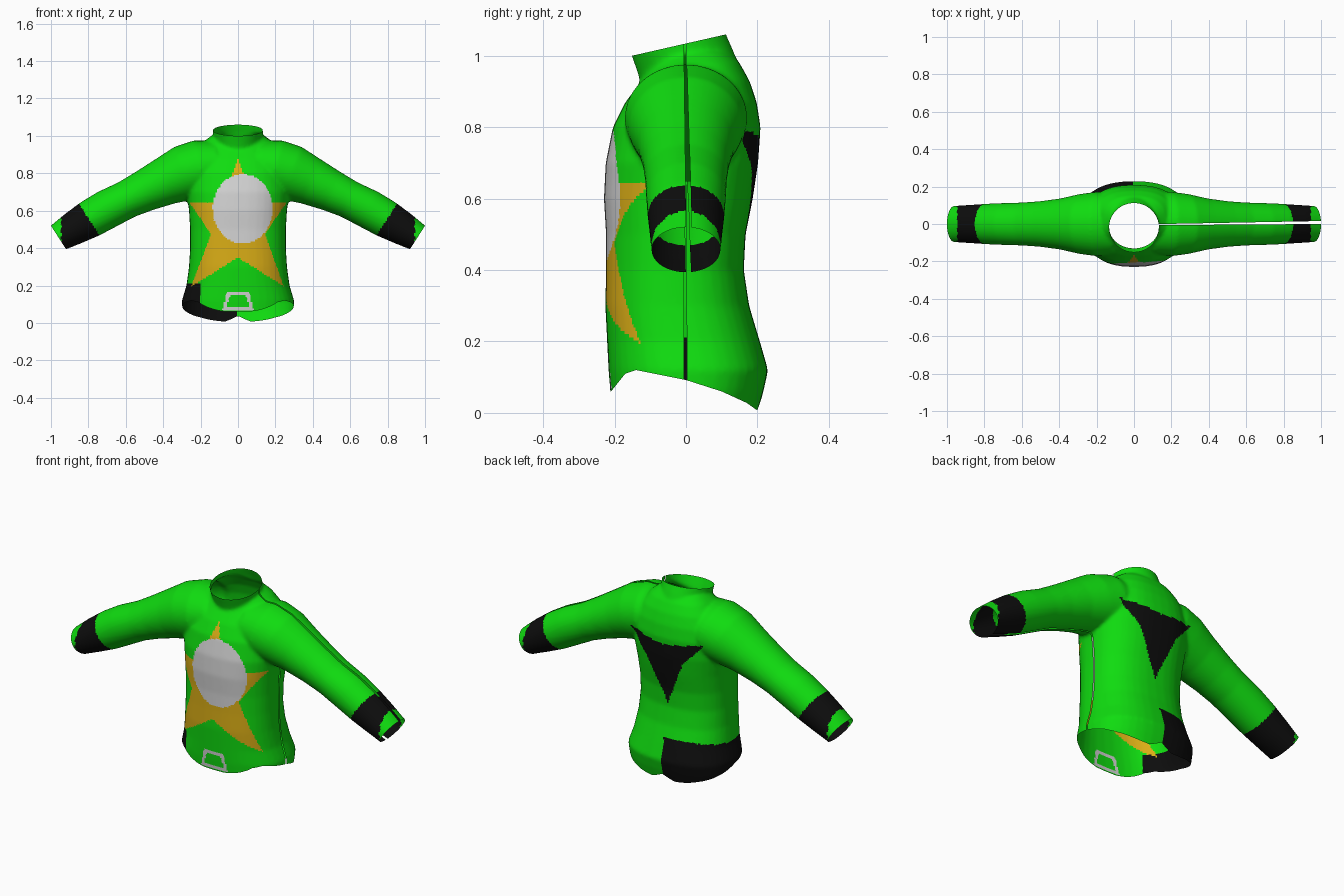
import bpy, bmesh, math
from mathutils import Vector

if "Cube" in bpy.data.objects:
    bpy.data.objects.remove(bpy.data.objects["Cube"])

# ---------- materials ----------
COLOURS = [("green_cloth", (0.005, 0.72, 0.005)), ("black_cloth", (0.004, 0.004, 0.004)),
           ("yellow_star", (0.70, 0.42, 0.008)), ("light_grey", (0.66, 0.66, 0.66))]
GREEN, BLACK, YELLOW, GREY = range(4)
mesh = bpy.data.meshes.new("shirt")
shirt = bpy.data.objects.new("shirt", mesh)
bpy.context.collection.objects.link(shirt)
for name, c in COLOURS:
    m = bpy.data.materials.new(name)
    m.diffuse_color = (*c, 1)
    m.use_nodes = True
    m.node_tree.nodes["Principled BSDF"].inputs["Base Color"].default_value = m.diffuse_color
    mesh.materials.append(m)

bm = bmesh.new()


def loft(rings, n=40):
    """Closed skin through rings of points."""
    loops = [[bm.verts.new(p) for p in r] for r in rings]
    for a, b in zip(loops, loops[1:]):
        for i in range(n):
            j = (i + 1) % n
            bm.faces.new((a[i], a[j], b[j], b[i]))
    bm.faces.new(loops[0][::-1])
    bm.faces.new(loops[-1])


def ring(c, u, v, power=2.0, n=40):
    c, u, v = Vector(c), Vector(u), Vector(v)
    pts = []
    for i in range(n):
        t = 2 * math.pi * i / n
        a, b = math.cos(t), math.sin(t)
        a = math.copysign(abs(a) ** (2 / power), a)
        b = math.copysign(abs(b) ** (2 / power), b)
        pts.append(c + u * a + v * b)
    return pts


# ---------- torso: height, half width, front y, back y ----------
torso = [(-.06, .275, -.20, .195), (0, .285, -.208, .20), (.06, .297, -.212, .217), (.12, .30, -.217, .23),
         (.2, .276, -.221, .207), (.3, .262, -.226, .177), (.4, .256, -.224, .162),
         (.5, .256, -.224, .167), (.6, .262, -.23, .187), (.7, .275, -.225, .202),
         (.8, .27, -.205, .209), (.87, .25, -.17, .198), (.93, .215, -.125, .178),
         (.98, .17, -.09, .15), (1.01, .13, -.06, .12)]
loft([ring((0, (f + b) / 2, z), (w, 0, 0), (0, (b - f) / 2, 0), 2.4) for z, w, f, b in torso])

# ---------- collar: front (y, z), back (y, z), half width ----------
collar = [(-.11, .86, .15, .92, .125), (-.122, .91, .148, .975, .128),
          (-.138, .96, .13, 1.02, .131), (-.152, 1.0, .112, 1.06, .134),
          (-.165, 1.04, .10, 1.10, .136)]
loft([ring((0, (fy + by) / 2, (fz + bz) / 2), (w, 0, 0), (0, (by - fy) / 2, (bz - fz) / 2))
      for fy, fz, by, bz, w in collar])

# ---------- sleeves: centre x, centre z, radius, y radius ----------
sleeve = [(.10, .845, .13, .16), (.20, .825, .155, .172), (.29, .80, .15, .16), (.39, .757, .129, .137),
          (.50, .706, .112, .122), (.595, .66, .102, .115), (.70, .608, .105, .112),
          (.79, .557, .102, .108), (.88, .505, .09, .102), (.96, .457, .075, .097), (1.03, .412, .07, .093)]
for side in (1, -1):
    rings = []
    for i, (x, z, r, ry) in enumerate(sleeve):
        p, q = sleeve[max(i - 1, 0)], sleeve[min(i + 1, len(sleeve) - 1)]
        d = Vector((q[0] - p[0], 0, q[1] - p[1])).normalized()
        rings.append(ring((side * x, 0, z), (side * -d.z * r, 0, d.x * r), (0, ry, 0)))
    loft(rings)

bmesh.ops.recalc_face_normals(bm, faces=bm.faces[:])
bm.to_mesh(mesh)
bm.free()

# ---------- fuse the parts into one soft garment ----------
bpy.context.view_layer.objects.active = shirt
shirt.select_set(True)
fuse = shirt.modifiers.new("fuse", 'REMESH')
fuse.mode = 'VOXEL'
fuse.voxel_size = 0.009
soften = shirt.modifiers.new("soften", 'SMOOTH')
soften.factor = 0.5
soften.iterations = 6
for m in ("fuse", "soften"):
    bpy.ops.object.modifier_apply(modifier=m)

bm = bmesh.new()
bm.from_mesh(mesh)


def cut(co, no, clear=True, keep=lambda v: True):
    faces = [f for f in bm.faces if all(keep(v.co) for v in f.verts)]
    edges = {e for f in faces for e in f.edges}
    verts = {v for f in faces for v in f.verts}
    bmesh.ops.bisect_plane(bm, geom=list(verts) + list(edges) + faces, dist=1e-5,
                           plane_co=co, plane_no=no, clear_outer=clear)


# ---------- open neck and cuffs ----------
cut((0, -.152, 1.0), (0, -.06, .264))
for side in (1, -1):
    cut((side * .96, 0, .4575), (side * .84, 0, -.54))

# ---------- curved hem: straighten, cut, restore ----------
HEM = [(-.30, .055), (-.21, .06), (-.17, .11), (-.14, .12), (0, .092), (.1, .06), (.17, .028), (.205, .003), (.3, .003)]


def hem(x, y):
    for (y0, z0), (y1, z1) in zip(HEM, HEM[1:]):
        if y <= y1:
            z = z0 + (z1 - z0) * (y - y0) / (y1 - y0)
            break
    return z + (max(0, .07 - abs(x)) * .5 if y > .1 else 0)


lift = bm.verts.layers.float.new("lift")
for v in bm.verts:
    v[lift] = hem(v.co.x, v.co.y)
    v.co.z -= v[lift]
cut((0, 0, 0), (0, 0, -1), keep=lambda c: abs(c.x) < .45)
for v in bm.verts:
    v.co.z += hem(v.co.x, v.co.y)
bm.verts.layers.float.remove(lift)

# ---------- open side seam, widening to the cuff ----------
def seam(x):
    return -.005 + .013 * x, .002 + .006 * x


for s in (1, -1):
    slope = .013 + s * .006
    cut((0, -.005 + s * .002, 0), (-slope, 1, 0), False, lambda c: c.x > .1)
gap = []
for f in bm.faces:
    c = f.calc_center_median()
    mid, half = seam(c.x)
    if c.x > .105 and abs(c.y - mid) < half:
        gap.append(f)
bmesh.ops.delete(bm, geom=gap, context='FACES')

# ---------- printed pattern ----------
STAR = [(0, .875), (.032, .79), (.09, .64), (.26, .645), (.145, .475), (.245, .195),
        (0, .35), (-.25, .195), (-.145, .475), (-.26, .645), (-.09, .64), (-.032, .79)]
BACK = [(.23, .795), (0, .765), (-.224, .795), (-.11, .672), (0, .42), (.11, .66)]
BUCKLE_OUT = [(-.083, .068), (.083, .068), (.058, .168), (-.058, .168)]
BUCKLE_IN = [(-.064, .084), (.064, .084), (.043, .146), (-.043, .146)]


def inside(poly, x, z):
    hit = False
    for (x0, z0), (x1, z1) in zip(poly, poly[1:] + poly[:1]):
        if (z0 > z) != (z1 > z) and x < x0 + (x1 - x0) * (z - z0) / (z1 - z0):
            hit = not hit
    return hit


def colour(c):
    x, y, z = c
    if abs(x) * .84 - z * .54 > .37:                     # cuffs
        return BLACK if abs(x) < .945 else GREEN
    if abs(x) > .31:
        return GREEN
    if y < -.07:                                         # chest and waist
        if ((x - .025) / .16) ** 2 + ((z - .61) / .185) ** 2 < 1:
            return GREY
        if inside(STAR, x, z):
            return YELLOW
        if inside(BUCKLE_OUT, x, z) and not inside(BUCKLE_IN, x, z):
            return GREY
    if y > .1 and inside(BACK, x, z):                    # back triangle
        return BLACK
    if z < .21 + .15 * max(y, 0) and x < (0 if y > 0 else -.2):   # hip patch
        return BLACK
    return GREEN


for f in bm.faces:
    f.material_index = colour(f.calc_center_median())
    f.smooth = True
bm.to_mesh(mesh)
bm.free()
bpy.ops.object.shade_smooth_by_angle(angle=math.radians(50))
